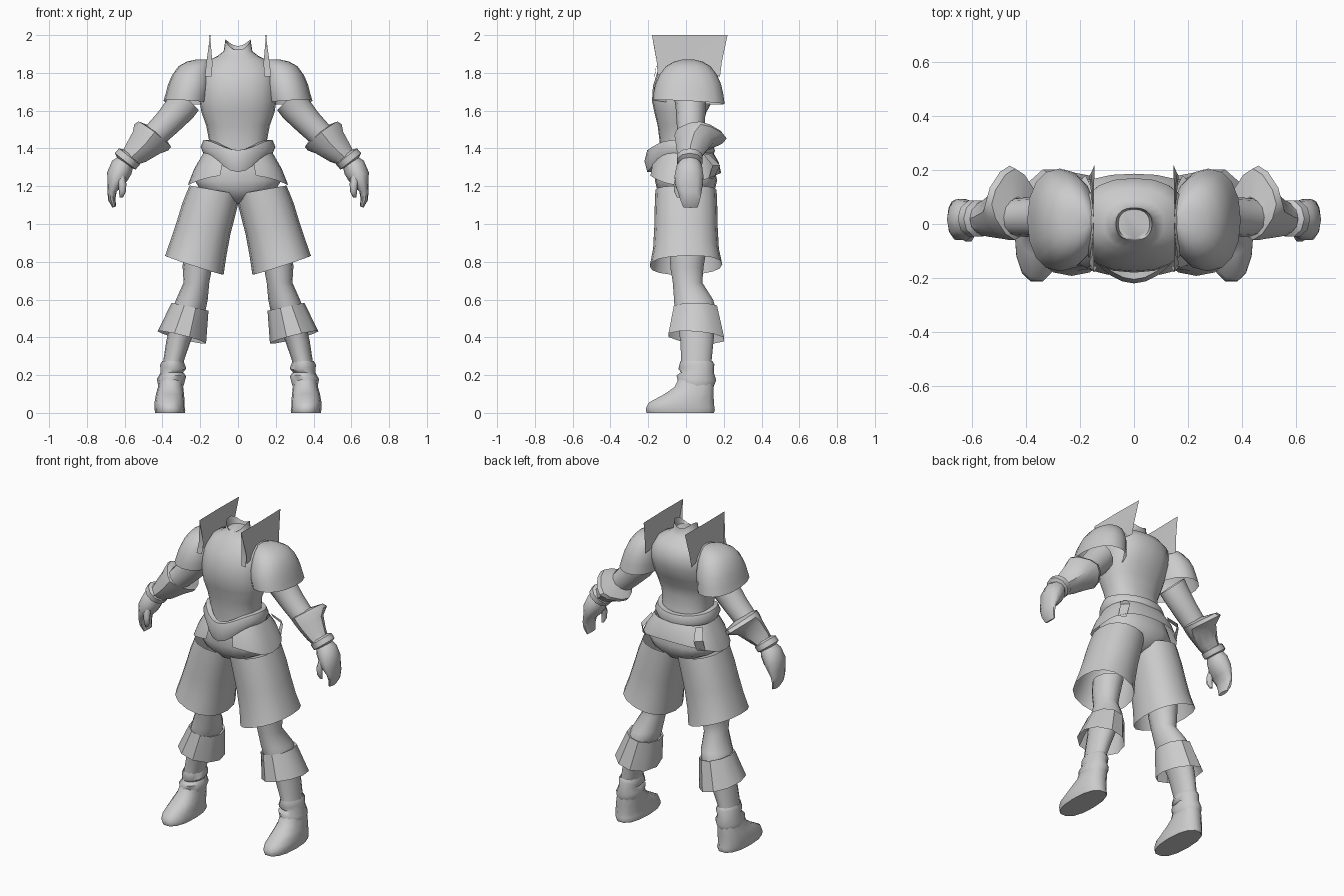
import bpy, bmesh
from math import sin, cos, pi, radians

grey = bpy.data.materials.new("plain_grey")
grey.diffuse_color = (0.6, 0.6, 0.6, 1)


def finish(name, bm, mirror=False, angle=50):
    bmesh.ops.recalc_face_normals(bm, faces=bm.faces[:])
    me = bpy.data.meshes.new(name)
    bm.to_mesh(me)
    bm.free()
    me.materials.append(grey)
    ob = bpy.data.objects.new(name, me)
    bpy.context.collection.objects.link(ob)
    if mirror:
        ob.modifiers.new("mirror", 'MIRROR')
    bpy.ops.object.select_all(action='DESELECT')
    ob.select_set(True)
    bpy.context.view_layer.objects.active = ob
    bpy.ops.object.shade_smooth_by_angle(angle=radians(angle))
    return ob


def power(v, e):
    return (1 if v >= 0 else -1) * abs(v) ** e


def loft(name, rings, n=12, e=1.0, caps=(False, False), mirror=False, angle=50):
    """Rings: centre x, y, z, radius across, radius in depth, tilt, rise to the back, rise to both sides."""
    bm = bmesh.new()
    loops = []
    for r in rings:
        cx, cy, cz, ra, rb, tilt, rise, wings = (tuple(r) + (0, 0, 0))[:8]
        t = radians(tilt)
        loop = []
        for i in range(n):
            a = 2 * pi * i / n
            u, v = power(cos(a), e), power(sin(a), e)
            loop.append(bm.verts.new((cx + ra * u * cos(t), cy + rb * v,
                                      cz + ra * u * sin(t) + rise * v + wings * u * u)))
        loops.append(loop)
    for lo, hi in zip(loops, loops[1:]):
        for i in range(n):
            j = (i + 1) % n
            bm.faces.new((lo[i], lo[j], hi[j], hi[i]))
    if caps[0]:
        bm.faces.new(loops[0])
    if caps[1]:
        bm.faces.new(loops[-1])
    return finish(name, bm, mirror, angle)


def sheet(name, rows, mirror=False):
    """Open surface through rows of points."""
    bm = bmesh.new()
    vs = [[bm.verts.new(p) for p in row] for row in rows]
    for a, b in zip(vs, vs[1:]):
        for i in range(len(a) - 1):
            bm.faces.new((a[i], a[i + 1], b[i + 1], b[i]))
    return finish(name, bm, mirror)


# torso and hollow neck, its rim highest at the sides
loft("torso", [
    (0, -.015, 1.36, .16, .125), (0, -.02, 1.44, .153, .12), (0, -.03, 1.52, .168, .12),
    (0, -.03, 1.59, .193, .137), (0, -.02, 1.65, .203, .16), (0, -.003, 1.73, .208, .172),
    (0, .01, 1.81, .20, .16), (0, .012, 1.865, .16, .118), (0, 0, 1.888, .11, .09),
    (0, 0, 1.915, .076, .064), (0, 0, 1.93, .067, .06, 0, .012, .045), (0, 0, 1.925, .058, .054)],
    n=20, e=.85, caps=(False, True))

# rounded shoulder guards with upright collar plates
loft("shoulder_guard", [
    (.275, .015, 1.645, .12, .19, 3, -.01), (.265, .012, 1.69, .118, .185), (.255, .012, 1.74, .115, .174),
    (.245, .012, 1.79, .103, .152), (.23, .012, 1.835, .085, .118), (.21, .012, 1.86, .06, .075),
    (.195, .012, 1.87, .03, .035)],
    n=16, e=.9, caps=(False, True), mirror=True)
sheet("collar_plate", [
    [(.148, -.18, 2.0), (.15, .02, 2.0), (.146, .22, 2.0)],
    [(.158, -.155, 1.86), (.15, .02, 1.88), (.158, .19, 1.86)],
    [(.165, -.15, 1.79), (.15, .02, 1.82), (.165, .18, 1.78)]], mirror=True)
sheet("collar_fold", [
    [(.148, -.18, 2.0), (.148, -.178, 1.998)],
    [(.135, -.155, 1.85), (.168, -.155, 1.85)],
    [(.14, -.165, 1.78), (.175, -.168, 1.78)]], mirror=True)

# arms, flared forearm cuffs and wrist bands
loft("arm", [
    (.27, .022, 1.665, .088, .085, 45), (.30, .025, 1.62, .085, .08, 43), (.37, .025, 1.54, .074, .075, 42),
    (.44, .025, 1.47, .068, .07, 40), (.51, .025, 1.405, .07, .065, 40), (.58, .02, 1.34, .05, .055, 40)],
    n=12, mirror=True)
loft("forearm_cuff", [
    (.43, .03, 1.485, .066, .07, 38), (.44, .073, 1.475, .11, .132, 38, -.01),
    (.46, .078, 1.458, .113, .138, 38, -.005), (.485, .045, 1.43, .092, .10, 38),
    (.54, .025, 1.375, .07, .072, 40), (.575, .02, 1.345, .05, .06, 40)],
    n=12, e=1.3, mirror=True, angle=40)
loft("wrist_band", [
    (.568, .02, 1.365, .05, .055, 38), (.575, .02, 1.357, .07, .07, 38),
    (.597, .02, 1.332, .07, .07, 38), (.605, .02, 1.325, .045, .05, 38)], n=10, mirror=True)

# hands with curled fingers held together and a separate thumb
loft("hand", [
    (.59, .02, 1.335, .045, .05, 38), (.615, .018, 1.30, .062, .07, 35), (.64, .016, 1.25, .058, .08, 25),
    (.655, .016, 1.205, .037, .076, 12), (.667, .02, 1.17, .024, .066, 0), (.668, .022, 1.13, .02, .055, -12),
    (.655, .024, 1.09, .01, .04, -25)], n=10, caps=(False, True), mirror=True, angle=60)
loft("thumb", [
    (.625, -.03, 1.26, .03, .025, 10), (.613, -.048, 1.21, .022, .02, 0), (.612, -.048, 1.17, .018, .017, 0),
    (.618, -.04, 1.14, .009, .009, 0)], n=6, caps=(False, True), mirror=True, angle=70)

# padded belt dipping to a point at the front
bm = bmesh.new()
N, M = 28, 6
grid = []
for i in range(N):
    a = 2 * pi * i / N
    front = max(0, -sin(a)) ** 4
    row = []
    for k in range(M):
        b = 2 * pi * k / M
        out = .03 * cos(b)
        z = 1.408 - .075 * front - .02 * max(0, sin(a)) + (.042 + .025 * front) * sin(b)
        row.append(bm.verts.new(((.168 + out) * cos(a), -.018 + (.142 + .03 * front + out) * sin(a), z)))
    grid.append(row)
for i in range(N):
    for k in range(M):
        p, q, l = grid[i], grid[(i + 1) % N], (k + 1) % M
        bm.faces.new((p[k], q[k], q[l], p[l]))
finish("belt", bm)

# hip wrap flaring below the belt, deepest at the sides and open at the front
rows = []
for z, rx, ry, k in ((1.375, .185, .15, 0), (1.29, .232, .178, .55), (1.205, .265, .19, 1)):
    row = []
    for i in range(25):
        a = radians(-74 + i * 328 / 24)
        lift = k * (.065 * max(0, sin(a)) + .055 * max(0, -sin(a)) ** 2)
        row.append((rx * power(cos(a), .8), -.004 + ry * power(sin(a), .8), z + lift))
    rows.append(row)
sheet("hip_wrap", rows)
# short strap ends hanging behind the hips
sheet("strap_end", [
    [(.15, .12, 1.37), (.18, .09, 1.37)],
    [(.18, .18, 1.31), (.22, .14, 1.31)],
    [(.18, .145, 1.24), (.22, .12, 1.24)]], mirror=True)

# shorts
loft("shorts_hips", [
    (0, -.01, 1.38, .165, .135), (0, -.005, 1.30, .205, .155), (0, 0, 1.23, .228, .165),
    (0, 0, 1.18, .20, .152), (0, 0, 1.135, .11, .12), (0, 0, 1.105, .035, .06)], n=20, e=.85, caps=(False, True))
loft("shorts_leg", [
    (.122, 0, 1.18, .137, .162, 10), (.154, 0, 1.08, .144, .166, 12),
    (.182, 0, .98, .146, .168, 14), (.21, 0, .87, .154, .174, 16), (.231, 0, .782, .163, .192, 18, .005)],
    n=16, e=.87, mirror=True)

# lower legs
loft("leg", [
    (.205, .01, .86, .085, .10), (.215, .005, .77, .078, .09), (.22, .008, .69, .068, .08),
    (.244, .04, .60, .084, .106), (.262, .05, .54, .09, .113), (.29, .055, .46, .072, .10),
    (.315, .058, .38, .065, .09), (.34, .055, .28, .055, .083), (.35, .055, .22, .055, .085)],
    n=14, mirror=True)
loft("boot_cuff", [
    (.252, .048, .557, .085, .108, 12), (.254, .05, .562, .10, .12, 12),
    (.297, .055, .40, .132, .155, 14, -.012)], n=10, mirror=True, angle=35)
# ankle folds and shoes
loft("ankle_folds", [
    (.345, .055, .275, .056, .085), (.343, .055, .245, .07, .095, 8, .012), (.35, .06, .215, .06, .087),
    (.352, .055, .185, .078, .105, -6, -.012), (.355, .055, .14, .066, .092)], n=12, mirror=True, angle=60)
loft("shoe", [
    (.36, -.03, 0, .078, .182), (.36, -.03, .014, .081, .187), (.362, -.03, .03, .08, .184),
    (.362, -.024, .055, .08, .176), (.36, .016, .10, .074, .132), (.357, .042, .135, .067, .107),
    (.354, .055, .19, .06, .09)], n=14, e=.85, caps=(True, False), mirror=True)
